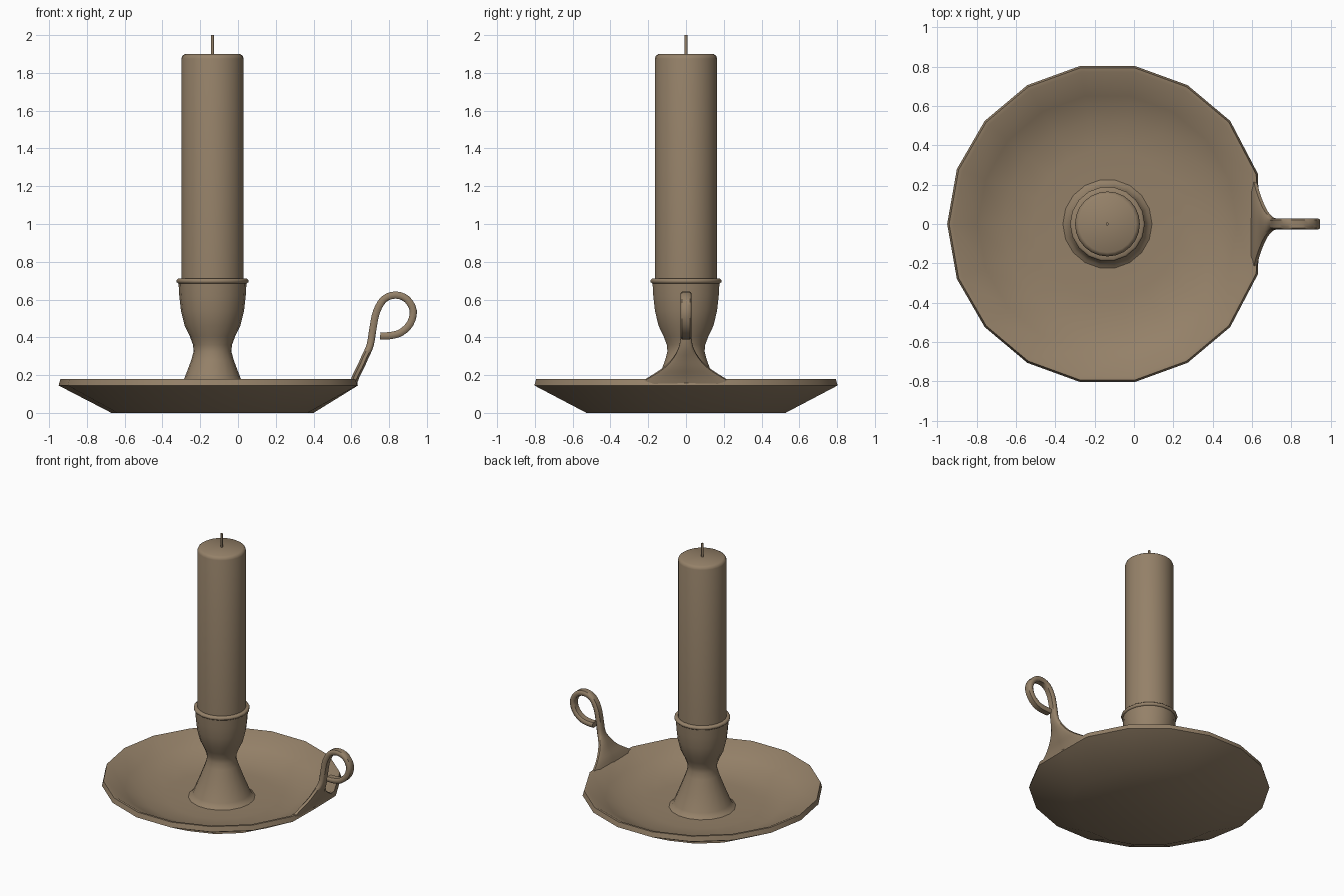
import bpy, bmesh, math
from mathutils import Vector

cube = bpy.data.objects.get("Cube")
if cube:
    bpy.data.objects.remove(cube, do_unlink=True)

CX = -0.135  # axis of the candle and dish

brass = bpy.data.materials.new("warm brown")
brass.use_nodes = True
colour = (0.30, 0.22, 0.14, 1)
brass.diffuse_color = colour
brass.node_tree.nodes["Principled BSDF"].inputs["Base Color"].default_value = colour


def skin(name, rings, angle):
    """Join closed rings of points into a capped, smooth-shaded tube."""
    bm = bmesh.new()
    loops = [[bm.verts.new(p) for p in ring] for ring in rings]
    n = len(loops[0])
    for a, b in zip(loops, loops[1:]):
        for i in range(n):
            j = (i + 1) % n
            bm.faces.new((a[i], a[j], b[j], b[i]))
    bm.faces.new(loops[0][::-1])
    bm.faces.new(loops[-1])
    bmesh.ops.recalc_face_normals(bm, faces=bm.faces)
    mesh = bpy.data.meshes.new(name)
    bm.to_mesh(mesh)
    bm.free()
    mesh.materials.append(brass)
    obj = bpy.data.objects.new(name, mesh)
    bpy.context.collection.objects.link(obj)
    bpy.ops.object.select_all(action="DESELECT")
    obj.select_set(True)
    bpy.context.view_layer.objects.active = obj
    bpy.ops.object.shade_smooth_by_angle(angle=math.radians(angle))
    return obj


def lathe(name, profile, sides, angle=40):
    """Turn a radius/height profile around the candle axis."""
    turns = [2 * math.pi * i / sides for i in range(sides)]
    return skin(name, [[(CX + r * math.cos(t), r * math.sin(t), z) for t in turns]
                       for r, z in profile], angle)


# Dish, with its rim flattened where the handle joins
dish = lathe("dish", [(0.535, 0), (0.815, 0.145), (0.805, 0.18), (0.785, 0.178),
                      (0.66, 0.105), (0.53, 0.052), (0.38, 0.04), (0.24, 0.035)], 18)
for v in dish.data.vertices:
    if v.co.x > 0.6 and abs(v.co.y) < 0.1:
        v.co.x -= 0.045
    elif v.co.x > 0.55 and abs(v.co.y) < 0.3:
        v.co.y *= 0.91

# Waisted socket and its lip
lathe("socket", [(0.235, 0.03), (0.21, 0.045), (0.195, 0.07), (0.15, 0.18),
                 (0.112, 0.28), (0.1, 0.325), (0.103, 0.36), (0.12, 0.405),
                 (0.147, 0.46), (0.167, 0.54), (0.176, 0.62), (0.18, 0.69)], 18)
lathe("socket_lip", [(0.16, 0.685), (0.182, 0.685), (0.19, 0.692),
                     (0.19, 0.704), (0.182, 0.711), (0.16, 0.711)], 18, 60)

# Candle and wick
lathe("candle", [(0.165, 0.66), (0.165, 1.875), (0.16, 1.89), (0.145, 1.9)], 24)
lathe("wick", [(0.008, 1.88), (0.008, 2.0)], 8, 60)

# Handle: flared root narrowing into a curled strap (x, z, half width)
path = [Vector(p) for p in (
    (0.61, 0.155, 0.25), (0.627, 0.2, 0.175), (0.65, 0.245, 0.11), (0.672, 0.295, 0.065),
    (0.7, 0.36, 0.034), (0.715, 0.45, 0.029), (0.733, 0.535, 0.029), (0.773, 0.602, 0.029),
    (0.835, 0.624, 0.029), (0.895, 0.601, 0.029), (0.928, 0.54, 0.029),
    (0.911, 0.472, 0.029), (0.862, 0.425, 0.029), (0.805, 0.409, 0.029),
    (0.753, 0.408, 0.029))]


def spline(points, steps):
    ends = [points[0]] + points + [points[-1]]
    for a, b, c, d in zip(ends, ends[1:], ends[2:], ends[3:]):
        for k in range(steps):
            t = k / steps
            yield (b * 2 + (c - a) * t + (a * 2 - b * 5 + c * 4 - d) * t**2
                   + (b * 3 - a - c * 3 + d) * t**3) / 2
    yield points[-1]


half = [(1, -0.45), (1, 0.45), (0.7, 1), (0, 1), (-0.7, 1)]
section = half + [(-u, -v) for u, v in half]
line = list(spline(path, 3))
rings = []
for i, p in enumerate(line):
    along = line[min(i + 1, len(line) - 1)] - line[max(i - 1, 0)]
    normal = Vector((-along.y, along.x)).normalized() * 0.019
    rings.append([(p.x + normal.x * v, p.z * u, p.y + normal.y * v) for u, v in section])
skin("handle", rings, 50)
